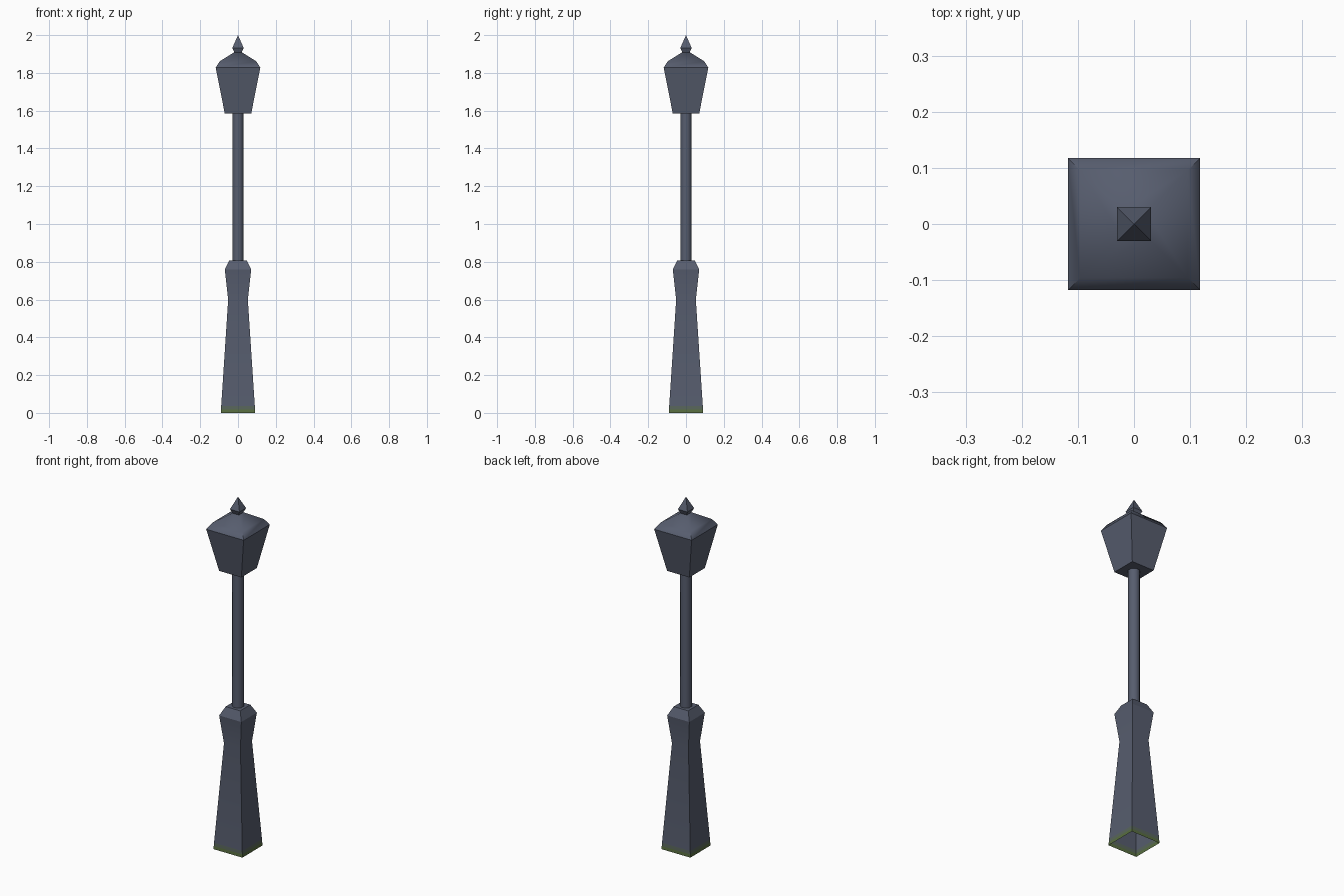
import bpy, bmesh, math

cube = bpy.data.objects.get("Cube")
if cube:
    bpy.data.objects.remove(cube, do_unlink=True)


def material(name, rgb):
    m = bpy.data.materials.new(name)
    m.use_nodes = True
    color = (*rgb, 1)
    m.diffuse_color = color
    bsdf = m.node_tree.nodes["Principled BSDF"]
    bsdf.inputs["Base Color"].default_value = color
    bsdf.inputs["Roughness"].default_value = 0.7
    return m


slate = material("slate metal", (0.095, 0.11, 0.157))
mossy = material("mossy metal", (0.097, 0.13, 0.105))
moss = material("moss green", (0.097, 0.155, 0.052))


def loft(name, profile, sides=4, cap_bottom=True, cap_top=True, smooth=30, mats=(slate,)):
    """Stack regular rings of (half width, height) and skin them."""
    bm = bmesh.new()
    rings = []
    for half, z in profile:
        if half == 0:
            rings.append([bm.verts.new((0, 0, z))] * sides)
            continue
        r = half / math.cos(math.pi / sides)
        angles = [math.tau * (i + 0.5) / sides for i in range(sides)]
        rings.append([bm.verts.new((r * math.cos(a), r * math.sin(a), z)) for a in angles])
    for low, high in zip(rings, rings[1:]):
        for i in range(sides):
            j = (i + 1) % sides
            corners = dict.fromkeys((low[i], low[j], high[j], high[i]))
            bm.faces.new(list(corners))
    if cap_bottom:
        bm.faces.new(rings[0][::-1])
    if cap_top and profile[-1][0] > 0:
        bm.faces.new(rings[-1])
    mesh = bpy.data.meshes.new(name)
    bm.to_mesh(mesh)
    bm.free()
    for m in mats:
        mesh.materials.append(m)
    obj = bpy.data.objects.new(name, mesh)
    bpy.context.collection.objects.link(obj)
    bpy.ops.object.select_all(action="DESELECT")
    obj.select_set(True)
    bpy.context.view_layer.objects.active = obj
    bpy.ops.object.shade_smooth_by_angle(angle=math.radians(smooth))
    return obj


# Hollow pedestal with moss creeping up from the ground
pedestal = loft("pedestal",
                [(0.091, 0), (0.090, 0.018), (0.089, 0.036), (0.052, 0.6), (0.07, 0.76), (0.046, 0.808)],
                cap_bottom=False, mats=(slate, mossy, moss))
for face in pedestal.data.polygons:
    z = face.center.z
    face.material_index = 2 if z < 0.018 else 1 if z < 0.036 else 0

# Slim round post
loft("post", [(0.029, 0.8), (0.029, 1.59)], sides=8, smooth=50)

# Lantern body, widening towards the roof
loft("lantern_body", [(0.07, 1.585), (0.118, 1.828)], cap_top=False)

# Low hipped roof with softened ridges
loft("lantern_roof", [(0.118, 1.828), (0.096, 1.862), (0.022, 1.908)],
     cap_bottom=False, smooth=55)

# Pointed finial
loft("finial", [(0.018, 1.905), (0.03, 1.932), (0, 2.0)], smooth=30)
